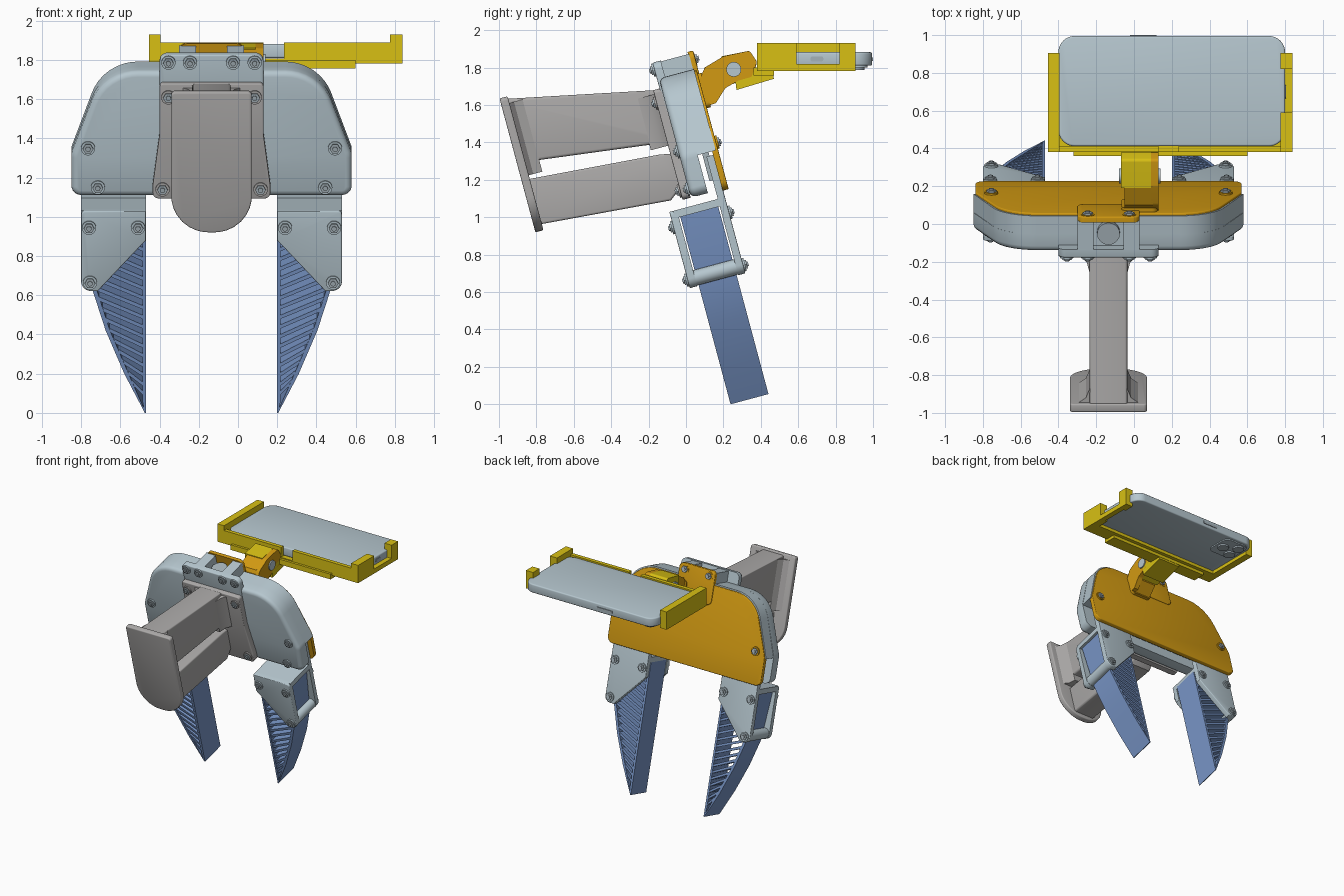
import bpy, bmesh
from math import radians, pi, cos, sin, tan
from mathutils import Matrix, Vector

default_cube = bpy.data.objects.get("Cube")
if default_cube:
    bpy.data.objects.remove(default_cube, do_unlink=True)


def material(name, red, green, blue):
    linear = [(c / 255 / 12.92 if c < 11 else ((c / 255 + 0.055) / 1.055) ** 2.4) for c in (red, green, blue)]
    mat = bpy.data.materials.new(name)
    mat.use_nodes = True
    mat.diffuse_color = (*linear, 1)
    mat.node_tree.nodes["Principled BSDF"].inputs["Base Color"].default_value = (*linear, 1)
    return mat


SHELL = material("pale blue grey", 182, 199, 207)
STEEL = material("steel grey", 165, 178, 185)
GRIP = material("warm grey", 172, 170, 169)
BLUE = material("finger blue", 120, 149, 198)
ORANGE = material("orange", 210, 154, 18)
YELLOW = material("yellow", 216, 192, 20)

# The gripper leans by fifteen degrees; the arm, cradle and grip bars use world axes
TILT = Matrix.Translation((-0.135, 0, 0)) @ Matrix.Rotation(radians(15), 4, "X")
WORLD = Matrix.Identity(4)
AXES = {"front": (0, 2, 1), "side": (1, 2, 0), "top": (0, 1, 2)}
parts = []


def rounded(points, steps=8):
    """Outline with arcs at the corners that carry a radius as third value."""
    out = []
    for i, p in enumerate(points):
        corner = Vector(p[:2])
        if len(p) < 3:
            out.append(corner)
            continue
        a = (Vector(points[i - 1][:2]) - corner).normalized()
        b = (Vector(points[(i + 1) % len(points)][:2]) - corner).normalized()
        half = a.angle(b) / 2
        centre = corner + (a + b).normalized() * p[2] / sin(half)
        start = corner + a * p[2] / tan(half) - centre
        end = corner + b * p[2] / tan(half) - centre
        for k in range(steps + 1):
            out.append(centre + start.lerp(end, k / steps).normalized() * p[2])
    return out


def prism(name, points, d0, d1, mat, plane="front", frame=TILT, bevel=(0, 0)):
    """Extrude an outline from d0 to d1, optionally rounding either rim."""
    ia, ib, ic = AXES[plane]
    bm = bmesh.new()
    rings = []
    for depth in (d0, d1):
        ring = []
        for p in rounded(points):
            co = [0, 0, 0]
            co[ia], co[ib], co[ic] = p[0], p[1], depth
            ring.append(bm.verts.new(co))
        rings.append(ring)
    caps = [bm.faces.new(ring) for ring in rings]
    count = len(rings[0])
    for i in range(count):
        j = (i + 1) % count
        bm.faces.new((rings[0][i], rings[0][j], rings[1][j], rings[1][i]))
    bmesh.ops.recalc_face_normals(bm, faces=bm.faces[:])
    rims = [list(cap.edges) for cap in caps]
    for rim, width in zip(rims, bevel):
        if width:
            bmesh.ops.bevel(bm, geom=rim, offset=width, segments=3, profile=0.5, affect="EDGES")
    mesh = bpy.data.meshes.new(name)
    bm.to_mesh(mesh)
    bm.free()
    mesh.materials.append(mat)
    obj = bpy.data.objects.new(name, mesh)
    obj.matrix_world = frame
    bpy.context.collection.objects.link(obj)
    parts.append(obj)
    return obj


def rect(x0, x1, y0, y1, r=0):
    pts = [(x0, y0), (x1, y0), (x1, y1), (x0, y1)]
    return [(*p, r) for p in pts] if r else pts


def box(name, x, y, z, mat, frame=WORLD):
    return prism(name, rect(*x, *y), z[0], z[1], mat, "top", frame)


def mirrored(right_half):
    """Close an outline symmetric about the middle."""
    return right_half + [(-p[0], *p[1:]) for p in reversed(right_half)]


def disc(x, y, r, sides=20):
    return [(x + r * cos(2 * pi * k / sides), y + r * sin(2 * pi * k / sides)) for k in range(sides)]


def bolt(u, w, v, out=-1, collar=SHELL):
    """Collar, hex nut and screw end standing on a face at depth v."""
    prism("bolt_collar", disc(u, w, 0.036), v, v + out * 0.01, collar)
    prism("bolt_nut", disc(u, w, 0.027, 6), v, v + out * 0.02, STEEL)
    prism("bolt_end", disc(u, w, 0.013, 12), v, v + out * 0.028, STEEL)


# Housing: full front layer, and a back layer cut short for the sliding fingers
crown = [(0.715, 1.28, 0.1), (0.55, 1.72, 0.25)]
prism("housing_front", mirrored([(0.715, 1.06, 0.05)] + crown), 0.31, 0.405, SHELL, bevel=(0.03, 0))
prism("housing_back", mirrored([(0.715, 1.27)] + crown[1:]), 0.405, 0.505, SHELL)
prism("slide_rail", rect(-0.6, 0.6, 1.12, 1.27), 0.43, 0.465, STEEL)

# Top tab with an open channel
prism("tab_plate", rect(-0.265, 0.265, 1.5, 1.81, 0.04), 0.3, 0.345, SHELL, bevel=(0.008, 0))
prism("tab_block", rect(-0.165, 0.165, 1.6, 1.73), 0.34, 0.5, SHELL)
for side in (-1, 1):
    prism("tab_cheek", rect(*sorted((side * 0.08, side * 0.165)), 1.6, 1.805), 0.34, 0.5, SHELL)
prism("tab_roller", disc(0, 0.42, 0.06), 1.72, 1.77, STEEL, "top")

# Back lid
prism("back_lid", mirrored([(0.705, 1.052, 0.05), (0.705, 1.28, 0.1), (0.54, 1.71, 0.25)]),
      0.485, 0.518, ORANGE, bevel=(0, 0.006))
prism("lid_tab", rect(-0.165, 0.165, 1.55, 1.817, 0.04), 0.495, 0.526, ORANGE, bevel=(0, 0.006))
prism("arm_base", rect(0.07, 0.26, 1.5, 1.69, 0.03), 0.515, 0.54, ORANGE)

# Bolts on housing, grip flange and lid
for s in (-1, 1):
    for u, w, v in ((0.63, 1.315, 0.31), (0.58, 1.108, 0.31), (0.22, 1.77, 0.3), (0.11, 1.77, 0.3)):
        bolt(s * u, w, v)
    for u, w in ((0.25, 1.11), (0.22, 1.596)):
        bolt(s * u, w, 0.265, collar=GRIP)
    for u, w in ((0.62, 1.31), (0.11, 1.77)):
        bolt(s * u, w, 0.518, 1, ORANGE)

# Grip: flange, two bars with a slot between, flared ends and end plate
prism("grip_flange", mirrored([(0.3, 1.06, 0.03), (0.3, 1.13, 0.03), (0.265, 1.4), (0.265, 1.667, 0.02)]),
      0.265, 0.31, GRIP, bevel=(0.006, 0))
prism("grip_upper_bar", [(-0.97, 1.632), (-0.15, 1.68), (-0.06, 1.34), (-0.1, 1.4, 0.03),
                         (-0.79, 1.305, 0.04), (-0.87, 1.2)],
      -0.235, -0.035, GRIP, "side", WORLD, (0.015, 0.015))
prism("grip_lower_bar", [(-0.86, 1.2), (-0.14, 1.335), (-0.06, 1.34), (-0.02, 1.17), (-0.08, 1.09), (-0.79, 0.96)],
      -0.23, -0.04, GRIP, "side", WORLD, (0.012, 0.012))
prism("grip_inner_flare", mirrored([(0.15, 0.27), (0.115, 0.23), (0.099, 0.17)]), 1.36, 1.645, GRIP, "top")
prism("grip_outer_flare", mirrored([(0.17, -0.505), (0.12, -0.47), (0.099, -0.42)]), 1.4, 1.8, GRIP, "top")
prism("grip_end_plate", mirrored([(0.205, 1.096, 0.19), (0.205, 1.837, 0.02)]),
      -0.54, -0.495, GRIP, bevel=(0.008, 0.008))

# Outer curve of a finger as (height, width) stations
CURVE = [(-0.062, 0.34), (0.145, 0.445), (0.373, 0.54), (0.58, 0.605), (0.99, 0.645)]


def outer(w):
    for (w0, u0), (w1, u1) in zip(CURVE, CURVE[1:]):
        if w <= w1:
            return u0 + (u1 - u0) * (w - w0) / (w1 - w0)
    return CURVE[-1][1]


for s, label in ((1, "left"), (-1, "right")):
    def piece(name, points, v0, v1, mat, bevel=(0, 0)):
        prism(label + name, [(s * p[0], *p[1:]) for p in points], v0, v1, mat, bevel=bevel)

    # Finger: flat inner wall, curved outer wall, sloping ribs
    piece("_finger_inner_wall", [(0.335, -0.062), (0.341, -0.062), (0.352, 0), (0.352, 0.99), (0.335, 0.99)],
          0.23, 0.44, BLUE)
    skin = [(u, w) for w, u in CURVE]
    piece("_finger_outer_wall", skin + [(max(u - 0.022, 0.335), w) for u, w in reversed(skin)], 0.23, 0.44, BLUE)
    for k in range(17):
        w = 0.02 + 0.051 * k
        rise = 0.07 + 0.004 * k
        u = outer(w + rise) - 0.01
        piece("_finger_rib", [(0.34, w), (u, w + rise), (u, w + rise + 0.022), (0.34, w + 0.02)], 0.235, 0.435, BLUE)

    # Bracket holding the finger between two plates
    lower = [(0.665, 0.594, 0.05), (0.58, 0.594), (0.335, 0.862)]
    piece("_bracket_front", [(0.335, 1.016), (0.665, 1.016, 0.02)] + lower, 0.18, 0.222, SHELL, (0.006, 0))
    piece("_bracket_back", [(0.335, 1.25), (0.665, 1.25)] + lower, 0.448, 0.488, SHELL, (0, 0.006))
    piece("_bracket_top", rect(0.335, 0.665, 0.975, 1.016), 0.2, 0.46, SHELL)
    piece("_bracket_foot", disc(0.62, 0.64, 0.042), 0.2, 0.46, SHELL)
    for u, w in ((0.625, 0.93), (0.375, 0.93), (0.62, 0.64)):
        bolt(s * u, w, 0.18)
        bolt(s * u, w, 0.488, 1)

# Hinged arm between lid and cradle
prism("arm_root", [(0.13, 1.6), (0.07, 1.73), (0.1, 1.8), (0.2, 1.86), (0.2, 1.68)],
      -0.05, 0.1, ORANGE, "side", WORLD)
prism("arm_cheek", [(0.13, 1.6), (0.07, 1.73), (0.1, 1.8, 0.04), (0.2, 1.86, 0.04), (0.34, 1.89, 0.02),
                    (0.38, 1.83, 0.02), (0.35, 1.75), (0.28, 1.73), (0.21, 1.69, 0.04), (0.16, 1.61)],
      0.09, 0.13, ORANGE, "side", WORLD)
prism("arm_knuckle", [(0.19, 1.86), (0.34, 1.89, 0.02), (0.38, 1.83, 0.02), (0.36, 1.76), (0.2, 1.69)],
      -0.07, 0.09, YELLOW, "side", WORLD)
prism("arm_pin", disc(0.255, 1.79, 0.04), -0.08, 0.14, SHELL, "side", WORLD)
prism("cradle_lug", [(0.27, 1.68), (0.47, 1.74), (0.46, 1.8), (0.35, 1.79), (0.26, 1.76)],
      -0.07, 0.13, YELLOW, "side", WORLD)

# Cradle: rail, floor, front wall with a gap, and end stops
box("cradle_rail", (-0.32, 0.6), (0.36, 0.47), (1.757, 1.8), YELLOW)
box("cradle_floor", (-0.455, 0.84), (0.38, 0.5), (1.782, 1.808), YELLOW)
box("cradle_wall_short", (-0.455, 0.13), (0.38, 0.412), (1.785, 1.89), YELLOW)
box("cradle_wall_long", (0.235, 0.84), (0.38, 0.412), (1.785, 1.89), YELLOW)
box("cradle_stop_right", (-0.455, -0.395), (0.38, 0.905), (1.782, 1.93), YELLOW)
for y in ((0.38, 0.59), (0.82, 0.905)):
    box("cradle_stop_left", (0.775, 0.84), y, (1.782, 1.93), YELLOW)
box("cradle_stop_bridge", (0.795, 0.84), (0.58, 0.83), (1.782, 1.82), YELLOW)

# Phone slab with buttons and camera block
prism("phone", rect(-0.4, 0.8, 0.412, 0.995, 0.085), 1.81, 1.882, SHELL, "top", WORLD, (0.01, 0.01))
box("phone_side_button", (-0.02, 0.12), (0.99, 1.0), (1.835, 1.855), STEEL)
prism("phone_port", rect(0.665, 0.735, 1.832, 1.86, 0.013), 0.798, 0.804, STEEL, "side", WORLD)
prism("camera_block", rect(-0.37, -0.14, 0.74, 0.97, 0.05), 1.8, 1.812, SHELL, "top", WORLD)
for x, y in ((-0.31, 0.91), (-0.31, 0.8), (-0.2, 0.855)):
    prism("camera_lens", disc(x, y, 0.045), 1.787, 1.802, STEEL, "top", WORLD)

# Smooth the rounded surfaces, keep edges sharp
bpy.ops.object.select_all(action="DESELECT")
for obj in parts:
    obj.select_set(True)
bpy.context.view_layer.objects.active = parts[0]
bpy.ops.object.shade_smooth_by_angle(angle=radians(32))
